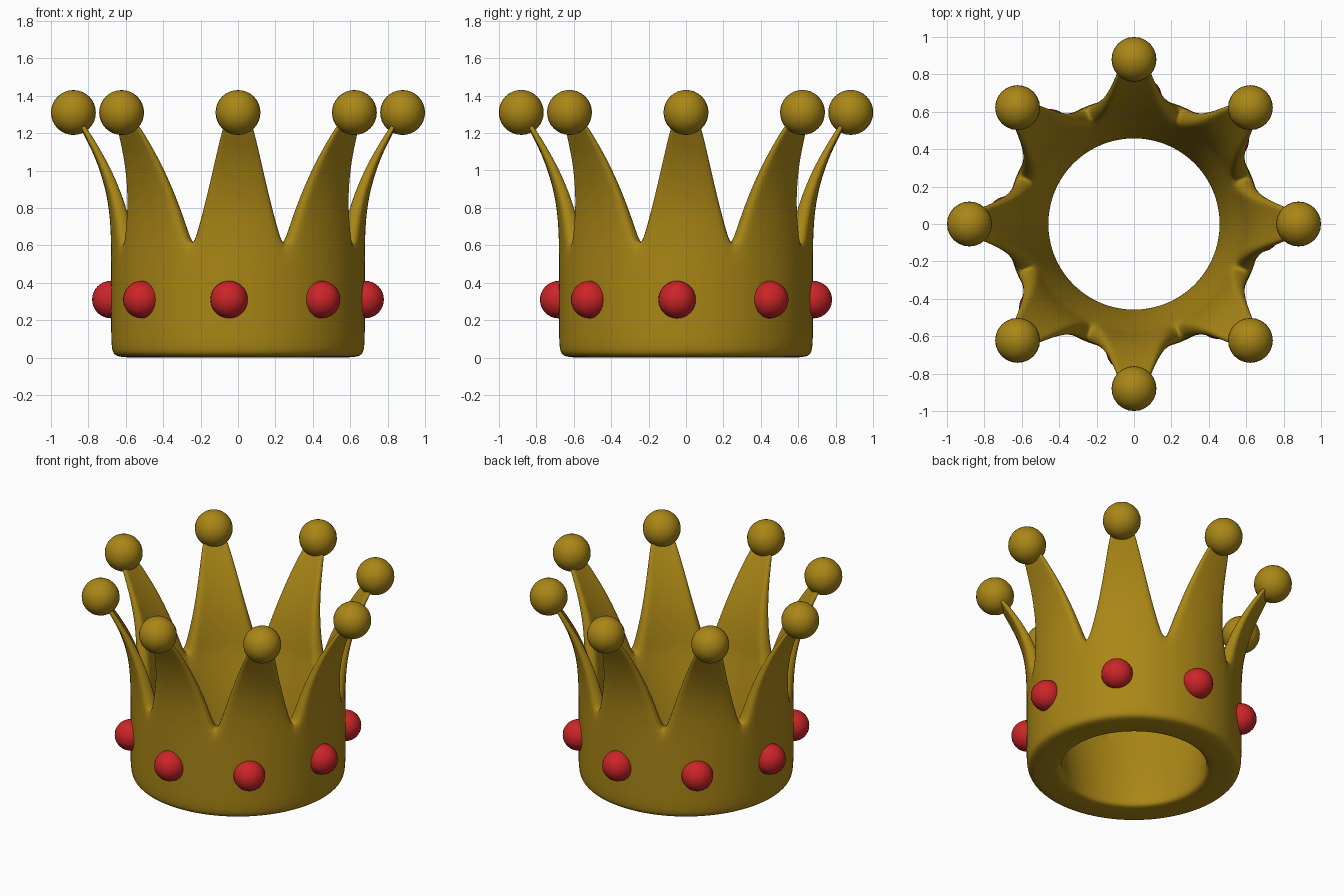
import bpy, bmesh, math

if "Cube" in bpy.data.objects:
    bpy.data.objects.remove(bpy.data.objects["Cube"])

SPIKES = 8
COLS = 6                      # columns per spike
STEP = 2 * math.pi / SPIKES


def material(name, rgb):
    m = bpy.data.materials.new(name)
    m.diffuse_color = (*rgb, 1)
    m.use_nodes = True
    m.node_tree.nodes["Principled BSDF"].inputs["Base Color"].default_value = m.diffuse_color
    return m


gold = material("gold", (0.40, 0.24, 0.008))
red = material("ruby red", (0.60, 0.018, 0.021))

# Band profile: closed underside from the inner rim out to the valley height
band = [(0.575, 0.60), (0.525, 0.42), (0.48, 0.22), (0.455, 0.06), (0.462, 0.012),
        (0.49, 0.0), (0.62, 0.0), (0.665, 0.012), (0.68, 0.05), (0.68, 0.22),
        (0.68, 0.42), (0.68, 0.60)]
# Spike rows: height, inner radius, outer radius, half width
spike = [(0.66, 0.585, 0.682, 0.236), (0.75, 0.602, 0.686, 0.208),
         (0.87, 0.633, 0.702, 0.174), (1.0, 0.683, 0.738, 0.141),
         (1.12, 0.745, 0.785, 0.112), (1.28, 0.842, 0.872, 0.07)]

bm = bmesh.new()


def vert(r, a, z):
    return bm.verts.new((r * math.cos(a), r * math.sin(a), z))


# Band
n = SPIKES * COLS
rings = [[vert(r, (i / COLS - 0.5) * STEP, z) for i in range(n)] for r, z in band]
for a, b in zip(rings, rings[1:]):
    for i in range(n):
        j = (i + 1) % n
        bm.faces.new((a[i], a[j], b[j], b[i]))

# Spikes flaring outward, narrowing to the tip
for s in range(SPIKES):
    ids = [(s * COLS + c) % n for c in range(COLS + 1)]
    inner = [rings[0][i] for i in ids]
    outer = [rings[-1][i] for i in ids]
    for z, ri, ro, w in spike:
        half = math.asin(w / ro)
        angles = [s * STEP + half * (2 * c / COLS - 1) for c in range(COLS + 1)]
        inner2 = [vert(ri, a, z) for a in angles]
        outer2 = [vert(ro, a, z) for a in angles]
        for c in range(COLS):
            bm.faces.new((inner[c], inner[c + 1], inner2[c + 1], inner2[c]))
            bm.faces.new((outer[c], outer[c + 1], outer2[c + 1], outer2[c]))
        for c in (0, COLS):
            bm.faces.new((inner[c], outer[c], outer2[c], inner2[c]))
        inner, outer = inner2, outer2
    for c in range(COLS):
        bm.faces.new((inner[c], inner[c + 1], outer[c + 1], outer[c]))

bmesh.ops.recalc_face_normals(bm, faces=bm.faces[:])
for f in bm.faces:
    f.smooth = True
mesh = bpy.data.meshes.new("crown_body")
bm.to_mesh(mesh)
bm.free()
mesh.materials.append(gold)
body = bpy.data.objects.new("crown_body", mesh)
bpy.context.collection.objects.link(body)
sub = body.modifiers.new("smooth", 'SUBSURF')
sub.levels = sub.render_levels = 2


def ball(name, radius, ring_radius, angle, z, mat):
    bpy.ops.mesh.primitive_uv_sphere_add(
        segments=24, ring_count=16, radius=radius,
        location=(ring_radius * math.cos(angle), ring_radius * math.sin(angle), z),
        rotation=(0, 0, angle))
    o = bpy.context.object
    o.name = name
    o.data.materials.append(mat)
    bpy.ops.object.shade_smooth()


# Tip balls and the ring of gems, which sits slightly turned from the spikes
for k in range(SPIKES):
    ball(f"tip_ball_{k + 1}", 0.12, 0.88, k * STEP, 1.31, gold)
    ball(f"gem_{k + 1}", 0.1, 0.682, k * STEP - math.radians(4), 0.31, red)
